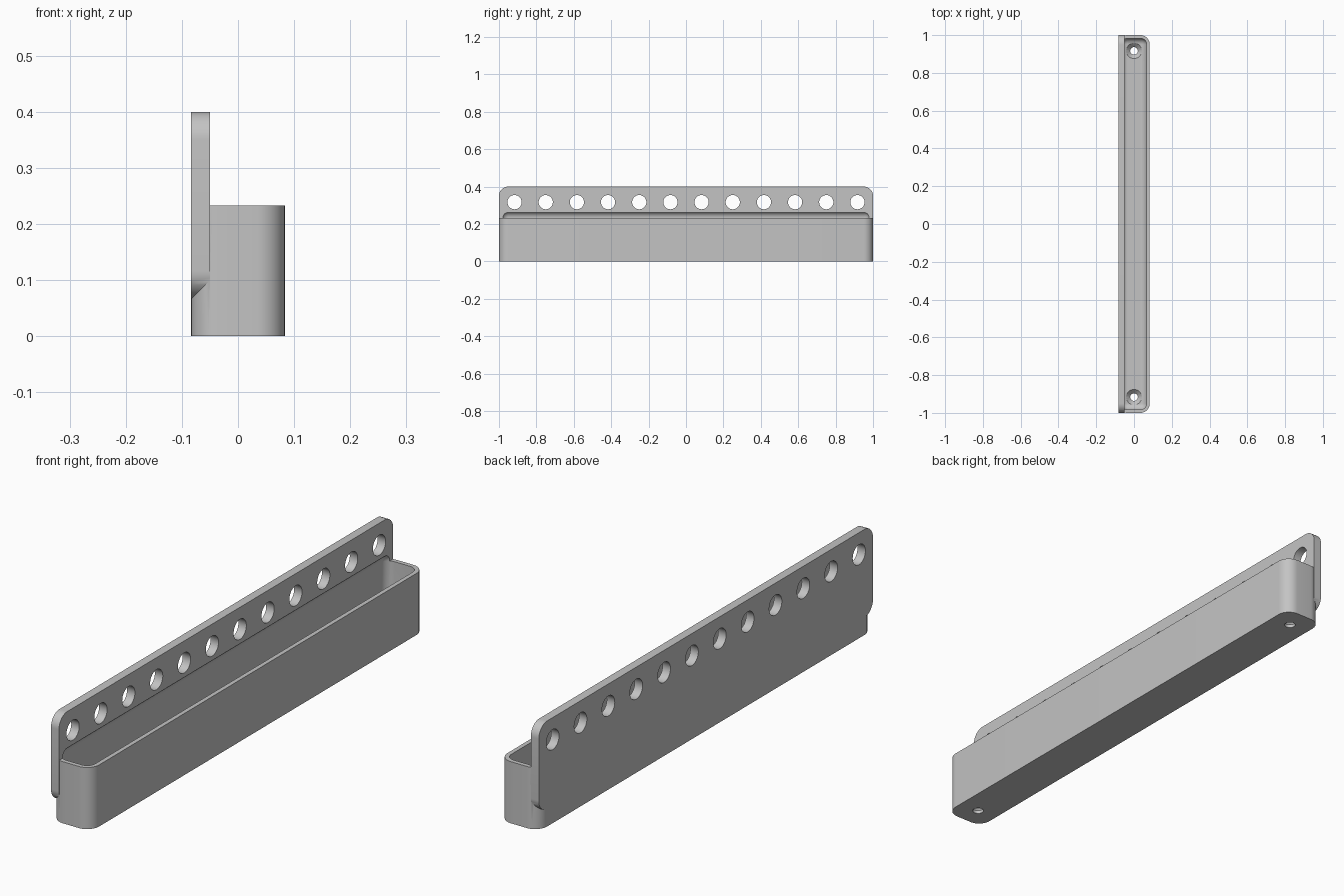
import bpy
import bmesh
import math
from mathutils import Matrix

old = bpy.data.objects.get("Cube")
if old:
    bpy.data.objects.remove(old, do_unlink=True)

U = 1 / 60          # one wall thickness
HOLES = 12
PITCH = 10 * U

grey = bpy.data.materials.new("plain grey")
grey.use_nodes = True
grey.diffuse_color = (0.55, 0.55, 0.55, 1)
grey.node_tree.nodes["Principled BSDF"].inputs["Base Color"].default_value = grey.diffuse_color


def add_object(name, bm):
    mesh = bpy.data.meshes.new(name)
    bm.normal_update()
    bm.to_mesh(mesh)
    bm.free()
    mesh.materials.append(grey)
    obj = bpy.data.objects.new(name, mesh)
    bpy.context.scene.collection.objects.link(obj)
    return obj


def rounded_box(name, lo, hi, radius, axis=None):
    """Box between two corners; rounds edges along one axis, or all edges."""
    bm = bmesh.new()
    bmesh.ops.create_cube(bm, size=1)
    for v in bm.verts:
        v.co = [lo[i] if v.co[i] < 0 else hi[i] for i in range(3)]
    edges = [e for e in bm.edges if axis is None or
             abs(e.verts[0].co[axis] - e.verts[1].co[axis]) > 1e-4]
    bmesh.ops.bevel(bm, geom=edges, offset=radius, segments=12, profile=0.5,
                    affect='EDGES', clamp_overlap=False)
    return add_object(name, bm)


def cones(name, matrices, r1, r2, depth):
    """Row of separate cylinders or cones in one mesh."""
    bm = bmesh.new()
    for m in matrices:
        bmesh.ops.create_cone(bm, cap_ends=True, segments=48, radius1=r1,
                              radius2=r2, depth=depth, matrix=m)
    return add_object(name, bm)


def boolean(target, tool, operation):
    mod = target.modifiers.new("boolean", 'BOOLEAN')
    mod.operation = operation
    mod.solver = 'EXACT'
    mod.object = tool
    bpy.ops.object.select_all(action='DESELECT')
    bpy.context.view_layer.objects.active = target
    target.select_set(True)
    bpy.ops.object.modifier_apply(modifier=mod.name)
    bpy.data.objects.remove(tool, do_unlink=True)


# Trough body with rounded upright corners, joined to the tall back plate
tray = rounded_box("wall_tray", (-5 * U, -1, 0), (5 * U, 1, 14 * U), 3 * U, axis=2)
plate = rounded_box("back_plate", (-5 * U, -1, 4 * U), (-3 * U, 1, 24 * U), 3 * U, axis=0)
boolean(tray, plate, 'UNION')

# Hollow with rounded floor, running up into the plate as a curved recess
hollow = rounded_box("hollow", (-4 * U, -1 + U, 2 * U), (4 * U, 1 - U, 16 * U), 2 * U)
boolean(tray, hollow, 'DIFFERENCE')

# Row of holes through the back plate
row = [Matrix.Translation((-4 * U, (i - (HOLES - 1) / 2) * PITCH, 19 * U))
       @ Matrix.Rotation(math.pi / 2, 4, 'Y') for i in range(HOLES)]
boolean(tray, cones("plate_holes", row, 0.038, 0.038, 6 * U), 'DIFFERENCE')

# Countersunk screw holes in the floor
ends = (-5.5 * PITCH, 5.5 * PITCH)
shafts = [Matrix.Translation((0, y, 0)) for y in ends]
boolean(tray, cones("screw_holes", shafts, 0.02, 0.02, 8 * U), 'DIFFERENCE')
sinks = [Matrix.Translation((0, y, 2 * U)) for y in ends]
boolean(tray, cones("countersinks", sinks, 0.019, 0.063, 0.044), 'DIFFERENCE')

# Smooth curves, crisp edges
bpy.ops.object.select_all(action='DESELECT')
bpy.context.view_layer.objects.active = tray
tray.select_set(True)
bpy.ops.object.shade_smooth_by_angle(angle=math.radians(30))
